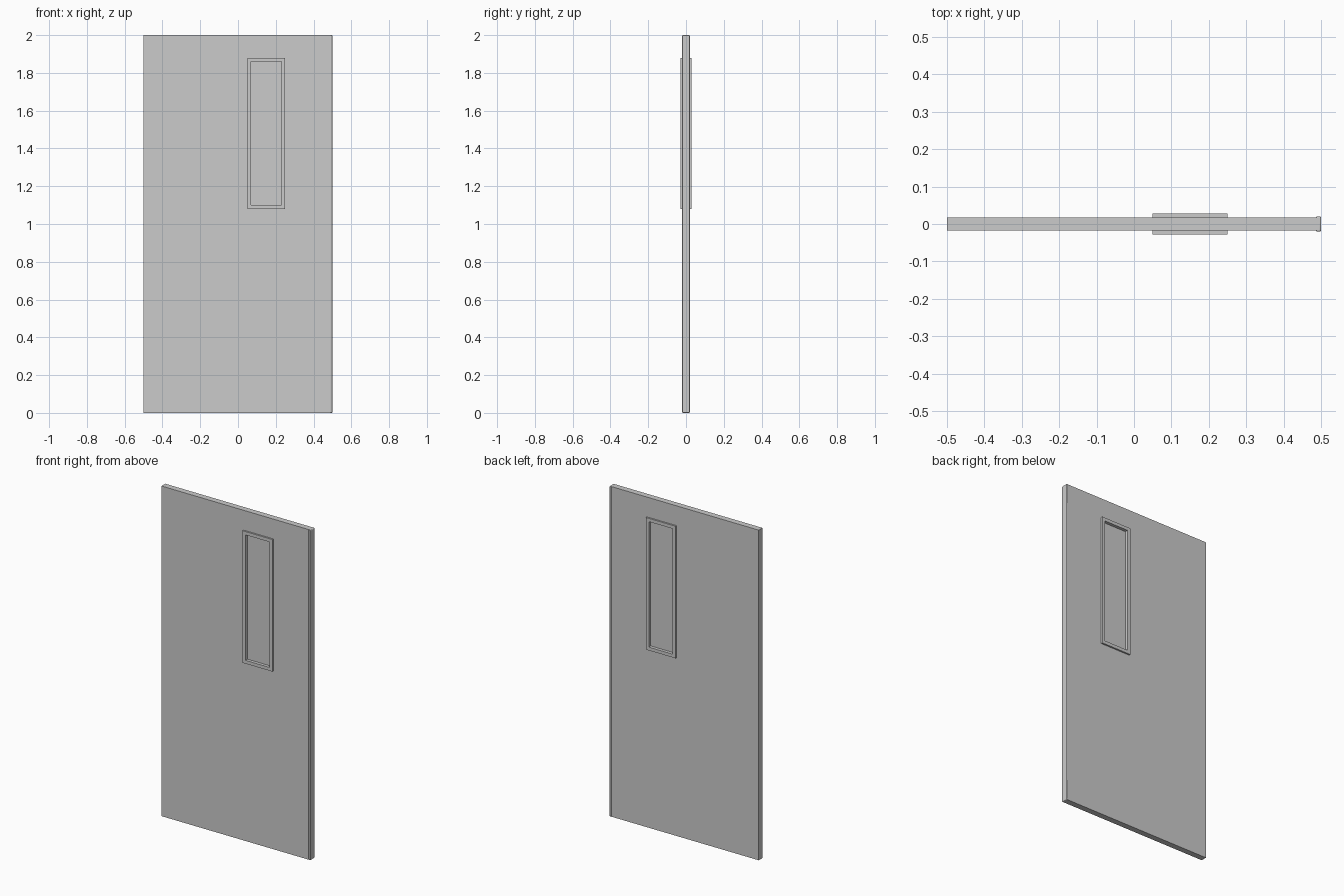
import bpy

if "Cube" in bpy.data.objects:
    bpy.data.objects.remove(bpy.data.objects["Cube"])


def box(name, x, y, z, bevel=0.0):
    """Axis-aligned box from (min, max) ranges."""
    bpy.ops.mesh.primitive_cube_add(size=1)
    ob = bpy.context.object
    ob.name = name
    ob.scale = [b - a for a, b in (x, y, z)]
    ob.location = [(a + b) / 2 for a, b in (x, y, z)]
    bpy.ops.object.transform_apply(location=True, rotation=False, scale=True)
    if bevel:
        m = ob.modifiers.new("bevel", 'BEVEL')
        m.width = bevel
        m.segments = 3
        bpy.ops.object.shade_smooth_by_angle()
    return ob


def cut(ob, cutter):
    m = ob.modifiers.new("cut", 'BOOLEAN')
    m.operation = 'DIFFERENCE'
    m.solver = 'EXACT'
    m.object = cutter


# window opening, used by both the panel and the window frame
opening = box("window_cutter", (0.07, 0.23), (-0.1, 0.1), (1.10, 1.86))
opening.hide_render = True
opening.hide_set(True)

# door panel
panel = box("door_panel", (-0.5, 0.495), (-0.018, 0.018), (0, 2))
cut(panel, opening)

# raised window frame, proud of both faces
frame = box("window_frame", (0.05, 0.25), (-0.028, 0.028), (1.08, 1.88))
cut(frame, opening)

# recessed window pane
box("window_pane", (0.07, 0.23), (-0.009, 0.009), (1.10, 1.86))

# rounded strip along the free edge
box("edge_strip", (0.486, 0.5), (-0.02, 0.02), (0, 2), bevel=0.004)
